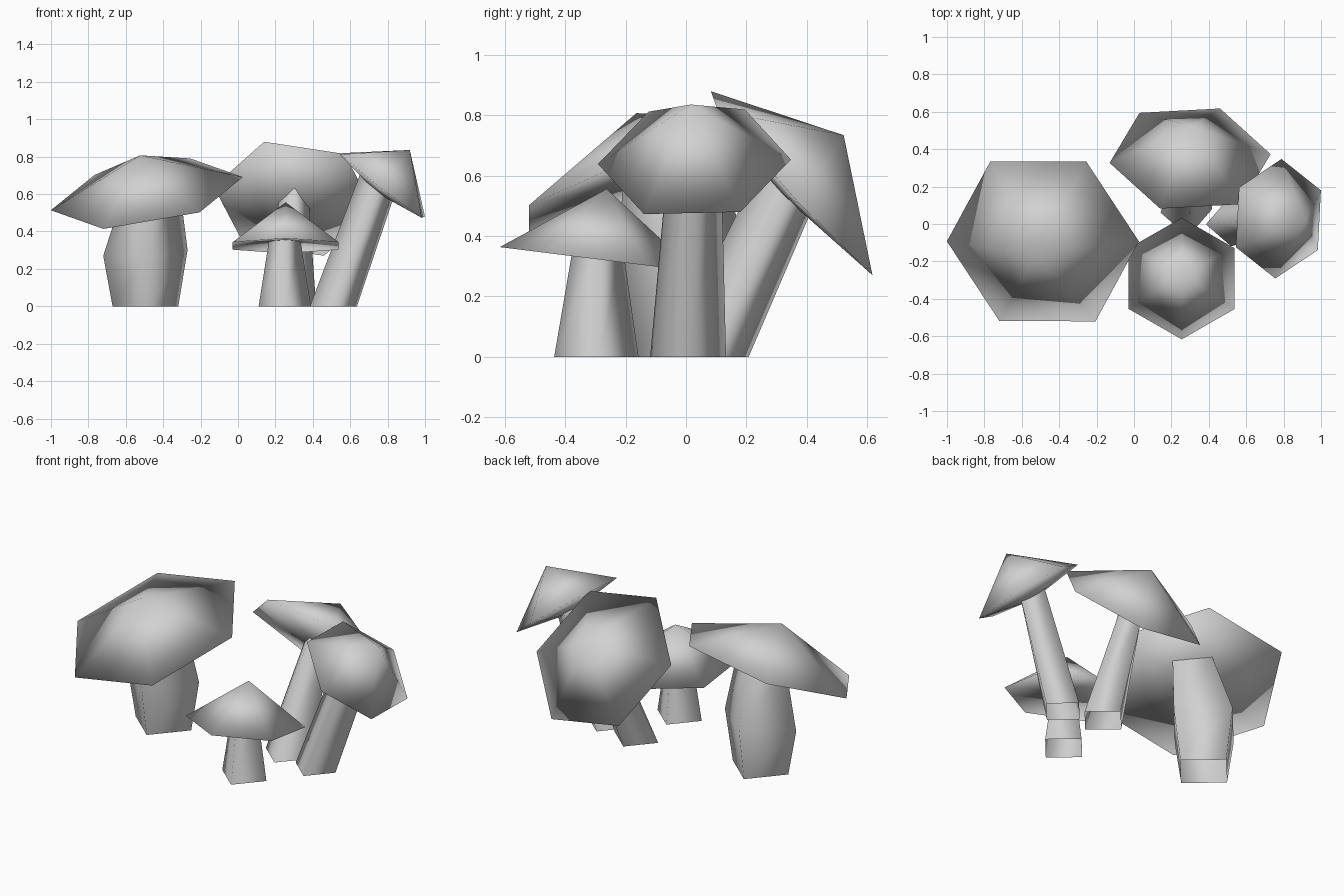
import bpy
import bmesh
from math import cos, sin, pi, radians
from mathutils import Vector

cube = bpy.data.objects.get("Cube")
if cube:
    bpy.data.objects.remove(cube, do_unlink=True)

# One plain grey for every mushroom
grey = bpy.data.materials.new("plain_grey")
grey.use_nodes = True
grey.diffuse_color = (0.64, 0.64, 0.64, 1)
bsdf = next(n for n in grey.node_tree.nodes if n.type == 'BSDF_PRINCIPLED')
bsdf.inputs["Base Color"].default_value = (0.64, 0.64, 0.64, 1)


def finish(bm, name):
    """Smooth the faces, keep the cap rim sharp and make the object."""
    for f in bm.faces:
        f.smooth = True
    for e in bm.edges:
        e.smooth = e.calc_face_angle(0) < radians(100)
    mesh = bpy.data.meshes.new(name)
    bm.to_mesh(mesh)
    bm.free()
    mesh.materials.append(grey)
    ob = bpy.data.objects.new(name, mesh)
    bpy.context.collection.objects.link(ob)


def cap(name, center, axis, corner, radius, height, sag):
    """Six-sided cap; the underside centre hangs below the rim by sag."""
    c, n = Vector(center), Vector(axis).normalized()
    u = Vector(corner)
    u = (u - n * u.dot(n)).normalized()
    v = n.cross(u)
    bm = bmesh.new()
    rim = [bm.verts.new(c + radius * (u * cos(i * pi / 3) + v * sin(i * pi / 3)))
           for i in range(6)]
    tip = bm.verts.new(c + n * height)
    under = bm.verts.new(c - n * sag)
    for a, b in zip(rim, rim[1:] + rim[:1]):
        bm.faces.new((a, b, tip))
        bm.faces.new((b, a, under))
    finish(bm, name)


def stem(name, rings):
    """Open four-sided tube through rings of (centre, radius, normal)."""
    bm = bmesh.new()
    loops = []
    for center, r, n in rings:
        loop = []
        for i in range(4):
            a = radians(4) + i * pi / 2
            dx, dy = r * cos(a), r * sin(a)
            dz = -(n[0] * dx + n[1] * dy) / n[2]
            loop.append(bm.verts.new(Vector(center) + Vector((dx, dy, dz))))
        loops.append(loop)
    for low, high in zip(loops, loops[1:]):
        for i in range(4):
            j = (i + 1) % 4
            bm.faces.new((low[i], low[j], high[j], high[i]))
    finish(bm, name)


UP = (0, 0, 1)

# Wide mushroom with a bulging stem
wide_axis = (-0.161, -0.324, 0.932)
cap("wide_cap", (-0.487, -0.093, 0.602), wide_axis, (1, 0, 0.17), 0.521, 0.22, 0)
stem("wide_stem", [((-0.495, 0, 0), 0.176, UP),
                   ((-0.495, 0, 0.285), 0.226, (-0.06, -0.1, 1)),
                   ((-0.465, -0.06, 0.63), 0.15, wide_axis)])

# Small upright mushroom at the front
front_axis = (0, 0.125, 1)
cap("front_cap", (0.255, -0.292, 0.323), front_axis, (0, -1, 0.125), 0.327, 0.235, -0.03)
stem("front_stem", [((0.25, -0.297, 0), 0.14, UP),
                    ((0.25, -0.29, 0.38), 0.08, front_axis)])

# Mushroom leaning to the back
back_axis = (0.063, 0.733, 0.677)
cap("back_cap", (0.3, 0.35, 0.575), back_axis, (-0.16, -0.267, 0.305), 0.436, 0.235, 0.05)
stem("back_stem", [((0.28, 0.07, 0), 0.138, UP),
                   ((0.3, 0.345, 0.585), 0.078, back_axis)])

# Mushroom leaning to the left side
left_axis = (0.61, -0.05, 0.79)
cap("left_cap", (0.772, 0.028, 0.646), left_axis, (0.02, 0.31, 0.012), 0.32, 0.24, 0.05)
stem("left_stem", [((0.51, 0.007, 0), 0.126, UP),
                   ((0.75, 0.028, 0.665), 0.088, left_axis)])
